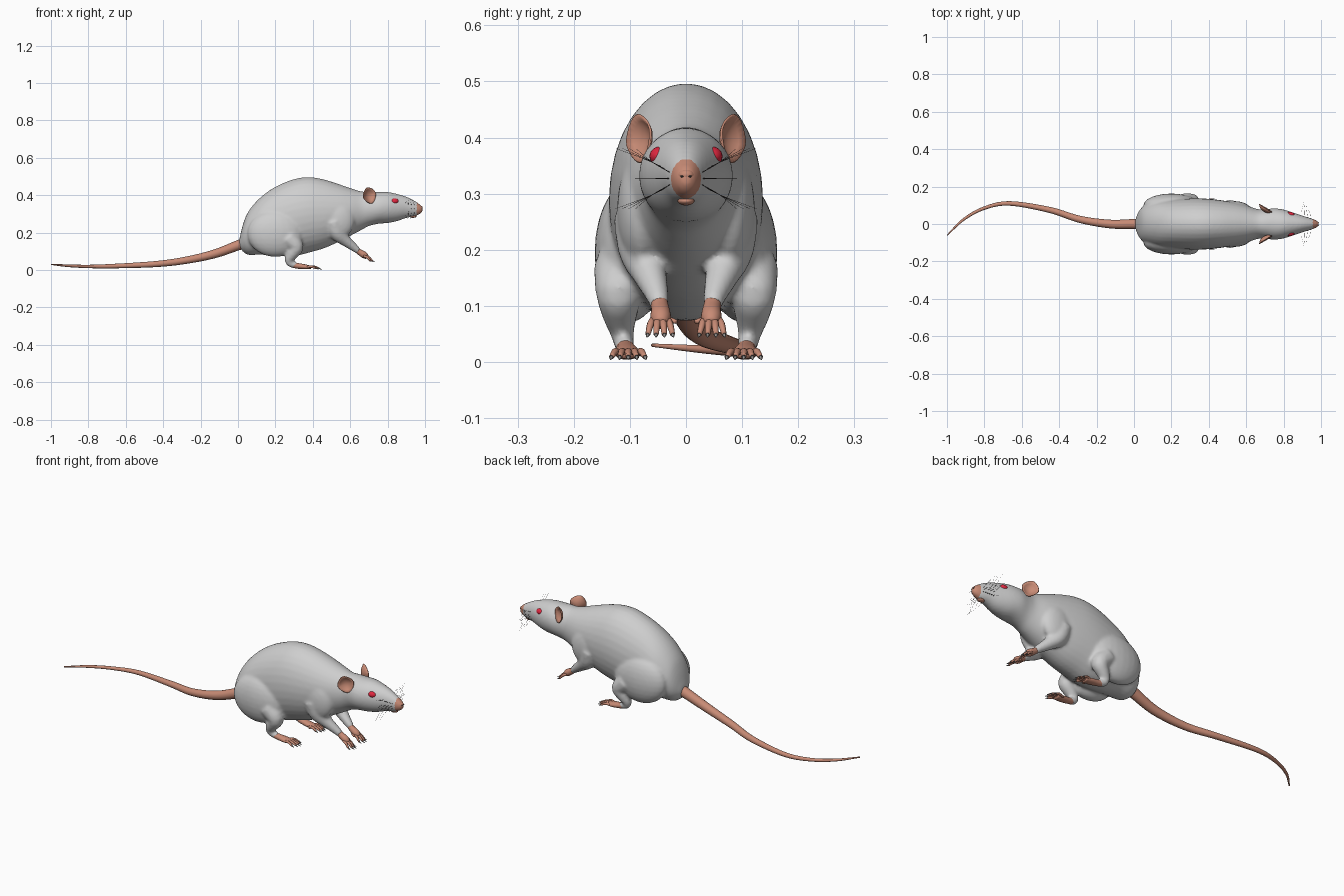
import bpy
import bmesh
import math
from mathutils import Vector, Matrix

cube = bpy.data.objects.get("Cube")
if cube:
    bpy.data.objects.remove(cube, do_unlink=True)


def material(name, r, g, b):
    m = bpy.data.materials.new(name)
    m.use_nodes = True
    m.diffuse_color = (r, g, b, 1)
    bsdf = m.node_tree.nodes["Principled BSDF"]
    bsdf.inputs["Base Color"].default_value = (r, g, b, 1)
    bsdf.inputs["Roughness"].default_value = 0.7
    return m


FUR = material("pale grey fur", 0.62, 0.62, 0.62)
SKIN = material("pink skin", 0.58, 0.26, 0.18)
RED = material("red eye", 0.75, 0.02, 0.05)
CLAW = material("grey claw", 0.35, 0.33, 0.32)
DARK = material("dark hair", 0.08, 0.07, 0.07)


def spline(points, steps):
    """Smooth curve through tuples of any length."""
    pts = [Vector(p) for p in points]
    ext = [2 * pts[0] - pts[1]] + pts + [2 * pts[-1] - pts[-2]]
    out = []
    for a, b, c, d in zip(ext, ext[1:], ext[2:], ext[3:]):
        for i in range(steps):
            t = i / steps
            out.append(0.5 * (2 * b + (c - a) * t + (2 * a - 5 * b + 4 * c - d) * t ** 2
                              + (3 * b - a - 3 * c + d) * t ** 3))
    return out + [pts[-1]]


def loft(bm, stations, sides=16, steps=4, upright=False):
    """Capped tube; each station is x, y, z, half width, half height."""
    path = spline(stations, steps)
    centres = [Vector(p[:3]) for p in path]
    whole = (centres[-1] - centres[0]).normalized()
    ref = Vector((0, 1, 0)) if abs(whole.y) < 0.85 else Vector((0, 0, 1))
    rings = []
    for i, (c, p) in enumerate(zip(centres, path)):
        t = (centres[min(i + 1, len(path) - 1)] - centres[max(i - 1, 0)]).normalized()
        if upright:
            t = Vector((1, 0, 0))
        side = (ref - t * ref.dot(t)).normalized()
        up = t.cross(side)
        angles = [math.tau * k / sides for k in range(sides)]
        rings.append([bm.verts.new(c + side * p[3] * math.cos(a) + up * p[4] * math.sin(a))
                      for a in angles])
    for r, q in zip(rings, rings[1:]):
        for k in range(sides):
            n = (k + 1) % sides
            bm.faces.new((r[k], r[n], q[n], q[k]))
    bm.faces.new(rings[0][::-1])
    bm.faces.new(rings[-1])


def limb(bm, stations, s, sides=16, steps=4):
    """Round tube mirrored by s; each station is x, y, z, radius."""
    loft(bm, [(x, y * s, z, r, r) for x, y, z, r in stations], sides, steps)


def ball(bm, centre, size):
    m = Matrix.Translation(centre) @ Matrix.Diagonal((*size, 1))
    bmesh.ops.create_uvsphere(bm, u_segments=24, v_segments=14, radius=1, matrix=m)


def finish(name, bm, mat):
    bmesh.ops.recalc_face_normals(bm, faces=bm.faces)
    mesh = bpy.data.meshes.new(name)
    bm.to_mesh(mesh)
    bm.free()
    for p in mesh.polygons:
        p.use_smooth = True
    mesh.materials.append(mat)
    ob = bpy.data.objects.new(name, mesh)
    bpy.context.scene.collection.objects.link(ob)
    return ob


# Torso and head: x, centre height, half width, half height
TORSO = [(0.008, 0.145, 0.03, 0.025), (0.03, 0.175, 0.075, 0.08), (0.06, 0.2, 0.1, 0.12),
         (0.12, 0.235, 0.122, 0.153), (0.2, 0.26, 0.13, 0.185), (0.3, 0.28, 0.137, 0.206),
         (0.38, 0.295, 0.136, 0.202), (0.46, 0.3, 0.128, 0.184), (0.54, 0.305, 0.115, 0.154),
         (0.6, 0.31, 0.1, 0.128), (0.66, 0.317, 0.08, 0.103), (0.7, 0.327, 0.078, 0.092),
         (0.75, 0.332, 0.084, 0.085), (0.8, 0.334, 0.077, 0.083), (0.85, 0.334, 0.062, 0.073),
         (0.9, 0.335, 0.045, 0.057), (0.945, 0.328, 0.031, 0.042), (0.975, 0.325, 0.02, 0.025),
         (0.987, 0.325, 0.01, 0.013)]
bm = bmesh.new()
loft(bm, [(x, 0, z, w, h) for x, z, w, h in TORSO], 32, 4, upright=True)
for s in (1, -1):
    # Thigh, shin and heel
    ball(bm, (0.2, 0.1 * s, 0.195), (0.15, 0.063, 0.125))
    limb(bm, [(0.27, 0.115, 0.17, 0.05), (0.31, 0.12, 0.125, 0.042), (0.29, 0.118, 0.085, 0.032),
              (0.272, 0.114, 0.055, 0.023), (0.282, 0.11, 0.033, 0.019),
              (0.315, 0.108, 0.025, 0.017)], s)
    # Shoulder and forearm
    ball(bm, (0.53, 0.078 * s, 0.27), (0.095, 0.045, 0.105))
    limb(bm, [(0.51, 0.08, 0.26, 0.05), (0.53, 0.077, 0.2, 0.044), (0.575, 0.065, 0.157, 0.031),
              (0.62, 0.052, 0.121, 0.022), (0.645, 0.047, 0.1, 0.017)], s)
rough = finish("body_rough", bm, FUR)
remesh = rough.modifiers.new("Blend", "REMESH")
remesh.mode = "VOXEL"
remesh.voxel_size = 0.007
soften = rough.modifiers.new("Soften", "SMOOTH")
soften.factor = 0.5
soften.iterations = 8
graph = bpy.context.evaluated_depsgraph_get()
mesh = bpy.data.meshes.new_from_object(rough.evaluated_get(graph))
bpy.data.objects.remove(rough, do_unlink=True)
mesh.materials.clear()
mesh.materials.append(FUR)
mesh.materials.append(SKIN)
for p in mesh.polygons:
    p.use_smooth = True
    p.material_index = 1 if p.center.x > 0.957 else 0  # bare muzzle tip
body = bpy.data.objects.new("body", mesh)
bpy.context.scene.collection.objects.link(body)

# Tail
bm = bmesh.new()
TAIL = [(0.04, 0, 0.145, 0.03), (0, 0, 0.132, 0.027), (-0.13, 0, 0.085, 0.023),
        (-0.29, 0.025, 0.05, 0.019), (-0.45, 0.075, 0.031, 0.016), (-0.665, 0.11, 0.021, 0.012),
        (-0.8, 0.085, 0.019, 0.009), (-0.91, 0.025, 0.023, 0.007), (-0.999, -0.06, 0.03, 0.003)]
limb(bm, TAIL, 1, 16, 8)
finish("tail", bm, SKIN)

# Nose and lower lip
bm = bmesh.new()
ball(bm, (0.974, 0, 0.333), (0.013, 0.015, 0.011))
ball(bm, (0.935, 0, 0.287), (0.02, 0.015, 0.008))
finish("nose_and_lip", bm, SKIN)

for s, label in ((1, "left"), (-1, "right")):
    # Eye
    bm = bmesh.new()
    ball(bm, (0.835, 0.046 * s, 0.367), (0.024, 0.019, 0.017))
    finish(label + "_eye", bm, RED)

    # Nostril
    bm = bmesh.new()
    ball(bm, (0.984, 0.007 * s, 0.331), (0.004, 0.003, 0.002))
    finish(label + "_nostril", bm, DARK)

    # Cupped ear with a pointed tip
    bm = bmesh.new()
    out = Vector((0.5, 0.8 * s, 0.05)).normalized()
    up = Vector((-0.1, 0.42 * s, 0.9))
    up = (up - out * up.dot(out)).normalized()
    across = up.cross(out)
    bmesh.ops.create_circle(bm, segments=24, radius=1, cap_ends=True, cap_tris=True)
    bmesh.ops.subdivide_edges(bm, edges=bm.edges, cuts=3, use_grid_fill=True)
    for v in bm.verts:
        a, b = v.co.x, v.co.y
        width = 0.041 * (1 - 0.3 * max(b, 0) ** 2 - 0.25 * max(-b, 0))
        depth = 0.02 * (a * a + b * b) - 0.012
        v.co = Vector((0.7, 0.078 * s, 0.398)) + across * a * width + up * b * 0.044 + out * depth
    ear = finish(label + "_ear", bm, SKIN)
    shell = ear.modifiers.new("Thickness", "SOLIDIFY")
    shell.thickness = 0.004
    shell.offset = 0

    # Paws with toes and claws
    for kind in ("front", "hind"):
        paw, claws = bmesh.new(), bmesh.new()
        if kind == "front":
            limb(paw, [(0.63, 0.049, 0.112, 0.014), (0.65, 0.046, 0.096, 0.016),
                       (0.675, 0.045, 0.08, 0.018), (0.69, 0.045, 0.068, 0.012)], s)
            base, reach, drop, spread, count = Vector((0.68, 0.046, 0.075)), 0.04, -0.026, 0.022, 4
        else:
            loft(paw, [(0.29, 0.109 * s, 0.028, 0.015, 0.015), (0.32, 0.107 * s, 0.022, 0.018, 0.015),
                       (0.36, 0.105 * s, 0.017, 0.023, 0.013), (0.39, 0.104 * s, 0.014, 0.021, 0.008)])
            base, reach, drop, spread, count = Vector((0.375, 0.103, 0.016)), 0.058, -0.007, 0.03, 5
        for i in range(count):
            k = 2 * i / (count - 1) - 1
            length = reach * (1 - 0.3 * k * k)
            root = base + Vector((-0.008 * abs(k), 0.55 * spread * k, 0))
            tip = base + Vector((length, spread * k, drop))
            mid = (root + tip) / 2 + Vector((0, 0, 0.006))
            limb(paw, [(*root, 0.007), (*mid, 0.0065), (*tip, 0.0045)], s, 8, 3)
            end = tip + Vector((0.015, 0.002 * k, -0.005))
            limb(claws, [(*tip, 0.004), (*end, 0.0006)], s, 6, 2)
        # Thumb on the inner side
        inner = base + Vector((-0.02, -0.012, 0.002))
        limb(paw, [(*inner, 0.006), (*(inner + Vector((0.022, -0.016, -0.005))), 0.004)], s, 8, 2)
        finish(f"{label}_{kind}_paw", paw, SKIN)
        finish(f"{label}_{kind}_claws", claws, CLAW)

    # Whiskers fan out from the muzzle
    bm = bmesh.new()
    for row in range(3):
        for col in range(4):
            x, z = 0.945 - 0.015 * col, 0.318 + 0.009 * row
            limb(bm, [(x, 0.025, z, 0.0007), (x - 0.005, 0.06, z + 0.02 * (row - 1), 0.0005),
                      (x - 0.02 + 0.01 * col, 0.09 + 0.012 * col, z + 0.045 * (row - 1), 0.0002)],
                 s, 4, 3)
    finish(label + "_whiskers", bm, DARK)
